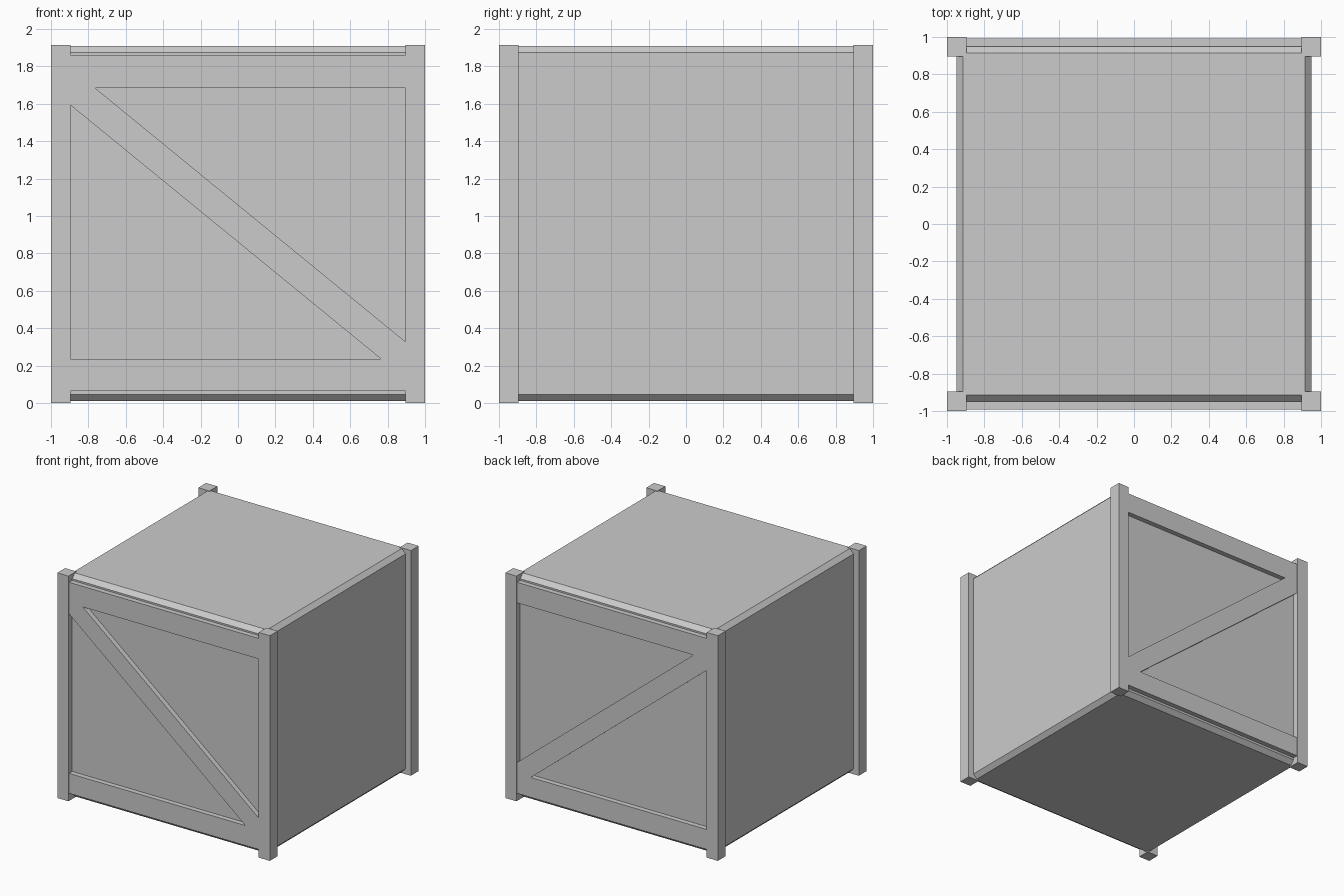
import bpy
import bmesh

cube = bpy.data.objects.get("Cube")
if cube:
    bpy.data.objects.remove(cube, do_unlink=True)

HEIGHT = 1.915      # full height of the corner posts
POST = 0.105        # post thickness
INNER = 1 - POST    # inner edge of the posts
WALL = 0.95         # half width of the crate body
FACE = 0.993        # outer face of the rails and braces
RAIL_LOW, RAIL_HIGH = 0.065, 0.235

grey = bpy.data.materials.new("plain_grey")
grey.use_nodes = True
colour = (0.6, 0.6, 0.6, 1)
grey.diffuse_color = colour
grey.node_tree.nodes["Principled BSDF"].inputs["Base Color"].default_value = colour


def finish(name, bm):
    bmesh.ops.recalc_face_normals(bm, faces=bm.faces)
    mesh = bpy.data.meshes.new(name)
    bm.to_mesh(mesh)
    bm.free()
    mesh.materials.append(grey)
    obj = bpy.data.objects.new(name, mesh)
    bpy.context.collection.objects.link(obj)
    return obj


def box(name, low, high):
    bm = bmesh.new()
    bmesh.ops.create_cube(bm, size=1)
    for v in bm.verts:
        v.co = [(a + b) / 2 + c * (b - a) for a, b, c in zip(low, high, v.co)]
    return finish(name, bm)


def plate(name, outline, y0, y1):
    """Extrude an x-z outline from y0 to y1."""
    bm = bmesh.new()
    face = bm.faces.new([bm.verts.new((x, y0, z)) for x, z in outline])
    result = bmesh.ops.extrude_face_region(bm, geom=[face], use_keep_orig=True)
    for item in result["geom"]:
        if isinstance(item, bmesh.types.BMVert):
            item.co.y = y1
    return finish(name, bm)


# Crate body with chamfered edges
body = box("crate_body", (-WALL, -WALL, 0.01), (WALL, WALL, HEIGHT - 0.005))
bevel = body.modifiers.new("chamfer", "BEVEL")
bevel.width = 0.036
bevel.segments = 1

# Corner posts
for side, sx in (("left", 1), ("right", -1)):
    for end, sy in (("front", -1), ("back", 1)):
        xs = sorted((sx * INNER, sx))
        ys = sorted((sy * INNER, sy))
        box(f"{end}_{side}_post", (xs[0], ys[0], 0), (xs[1], ys[1], HEIGHT))

# Horizontal rails and diagonal brace on the front and back
half_brace = [(-INNER, 1.592), (-INNER, HEIGHT - 0.23), (-0.765, HEIGHT - 0.23)]
centre = (RAIL_HIGH + HEIGHT - 0.23) / 2
brace = half_brace + [(-x, 2 * centre - z) for x, z in half_brace]
for end, sy in (("front", -1), ("back", 1)):
    y0, y1 = sorted((sy * (WALL - 0.01), sy * FACE))
    box(f"{end}_bottom_rail", (-INNER, y0, RAIL_LOW), (INNER, y1, RAIL_HIGH))
    box(f"{end}_top_rail", (-INNER, y0, HEIGHT - 0.23), (INNER, y1, HEIGHT - 0.055))
    plate(f"{end}_diagonal_brace", brace, y0, y1)
